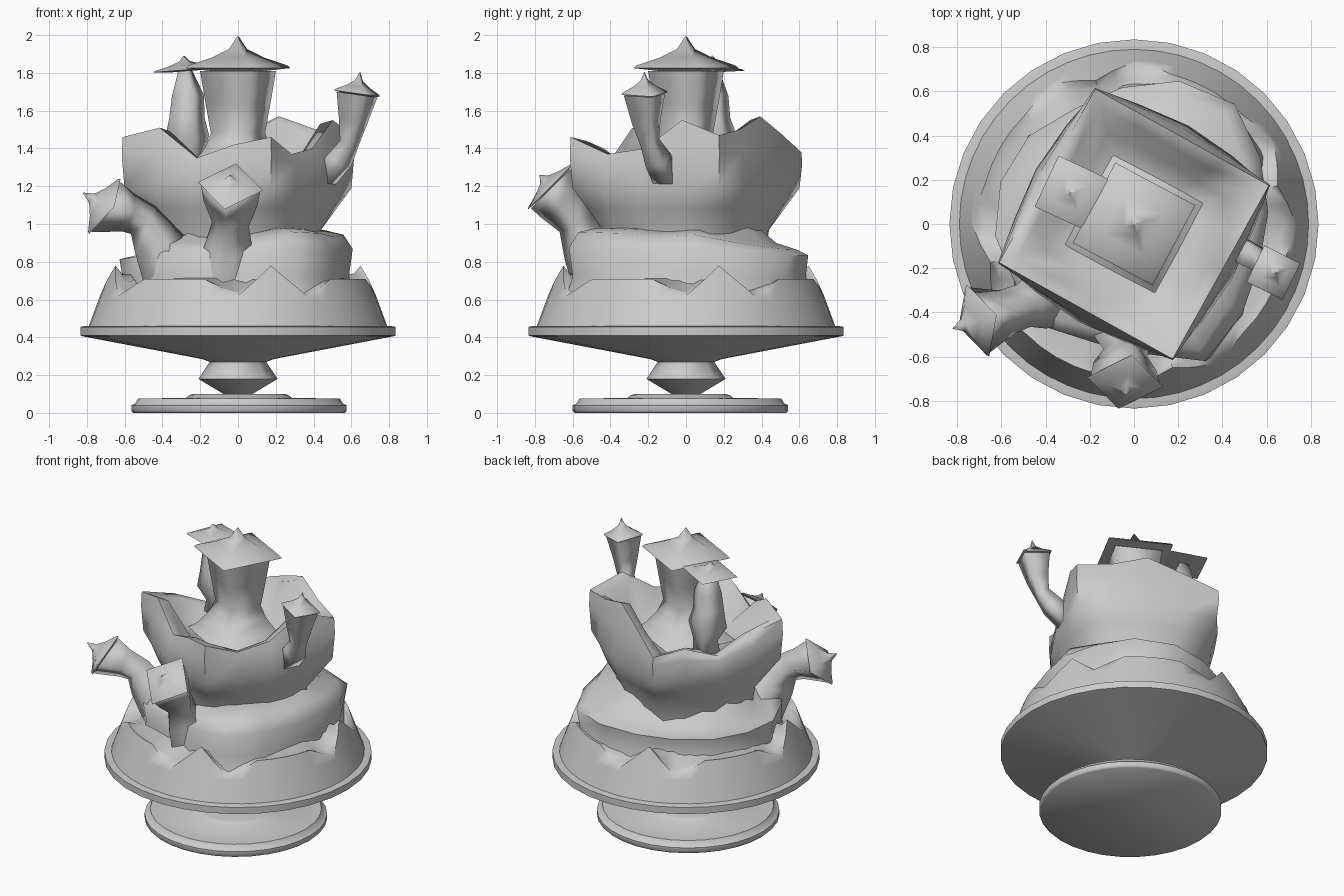
import bpy, bmesh, math
from mathutils import Vector

if "Cube" in bpy.data.objects:
    bpy.data.objects.remove(bpy.data.objects["Cube"])

Z = Vector((0, 0, 1))


def loft(name, rings, angle=50):
    """Skin a list of equal-length rings, closing both ends."""
    bm = bmesh.new()
    rows = [[bm.verts.new(p) for p in r] for r in rings]
    n = len(rows[0])
    for a, b in zip(rows, rows[1:]):
        for i in range(n):
            j = (i + 1) % n
            bm.faces.new((a[i], a[j], b[j], b[i]))
    bm.faces.new(rows[0][::-1])
    bm.faces.new(rows[-1])
    bmesh.ops.remove_doubles(bm, verts=bm.verts, dist=0.0001)
    bmesh.ops.recalc_face_normals(bm, faces=bm.faces)
    me = bpy.data.meshes.new(name)
    bm.to_mesh(me)
    bm.free()
    ob = bpy.data.objects.new(name, me)
    bpy.context.collection.objects.link(ob)
    bpy.ops.object.select_all(action='DESELECT')
    bpy.context.view_layer.objects.active = ob
    ob.select_set(True)
    bpy.ops.object.shade_smooth_by_angle(angle=math.radians(angle))
    return ob


def ring(c, r, n=4, spin=0, axis=Z):
    q = Z.rotation_difference(Vector(axis).normalized())
    return [Vector(c) + q @ Vector((r * math.cos(spin + math.tau * i / n),
                                    r * math.sin(spin + math.tau * i / n), 0)) for i in range(n)]


def turned(name, profile, n, c=(0, 0)):
    return loft(name, [ring((c[0], c[1], z), r, n) for r, z in profile])


# Foot, stem and plate
turned("foot_disc", [(.56, 0), (.57, .01), (.57, .04), (.55, .05), (.535, .075), (.28, .08),
                     (.26, .095), (.24, .10)], 32, (.005, -.03))
turned("stem", [(.06, .09), (.21, .18), (.15, .27), (.16, .30)], 8)
turned("plate", [(.15, .27), (.19, .285), (.82, .405), (.835, .41), (.835, .455), (.81, .46), (.3, .46)], 32)

# Jagged collar with four peaks, filled in towards the mound
COL = 48
top = {0: .78, 1: .70, 2: .62, 3: .665, 4: .71}


def collar_ring(z_of, inset=0):
    pts = []
    for i in range(COL):
        d = i % 12
        z = z_of(top.get(min(d, 12 - d), .71))
        r = .79 - .37 * (z - .46) - inset
        a = math.radians(-75) + math.tau * i / COL
        pts.append(Vector((r * math.cos(a), r * math.sin(a), z)))
    return pts


loft("collar", [collar_ring(lambda t: .46), collar_ring(lambda t: .60), collar_ring(lambda t: t),
                collar_ring(lambda t: t * .6 + .27, .05), collar_ring(lambda t: .72, .16)], 60)

# Craggy mound: high ledge at front right, low ledge at back left
rad = [.60, .65, .71, .67, .63, .58, .62, .64, .62, .61, .61, .56, .60, .69, .64, .60]
mound = []
for z, s, wob, tilt in [(.60, 1.04, 0, 0), (.72, .98, .01, 0), (.84, 1, .01, .03), (.88, .90, .02, .07),
                        (.91, .74, .02, .06), (.98, .6, 0, 0)]:
    pts = []
    for i, r in enumerate(rad):
        a = math.radians(5 + 22.5 * i)
        rr = r * s + wob * math.sin(i * 2.4 + z * 9)
        zz = z + wob * .7 * math.cos(i * 1.9) + tilt * math.cos(a + .7)
        pts.append(Vector((rr * math.cos(a), rr * math.sin(a), zz)))
    mound.append(pts)
loft("mound", mound, 70)

# Square bowl with a wavy rim
rim = [1.47, 1.50, 1.57, 1.48, 1.38, 1.39, 1.30, 1.40, 1.46, 1.51, 1.35, 1.42, 1.46, 1.37, 1.40, 1.55]


def bowl_ring(r, square, zf):
    corners = ring((0, 0, 0), 1, 4, math.radians(16))
    pts = []
    for i in range(16):
        k, t = divmod(i, 4)
        p = corners[k].lerp(corners[(k + 1) % 4], t / 4)
        p = p.lerp(p.normalized() * .85, 1 - square) * r
        p.z = zf(rim[i])
        pts.append(p)
    return pts


loft("bowl", [bowl_ring(.49, .2, lambda t: .80), bowl_ring(.52, .2, lambda t: .97),
              bowl_ring(.60, .35, lambda t: 1.08), bowl_ring(.665, .6, lambda t: 1.19),
              bowl_ring(.66, .8, lambda t: t * .5 + .63), bowl_ring(.635, 1, lambda t: t),
              bowl_ring(.55, 1, lambda t: t - .02), bowl_ring(.43, .85, lambda t: 1.28),
              bowl_ring(.25, .8, lambda t: 1.25)], 70)

# Central tower
TS = math.radians(17)
loft("central_tower", [ring((0, 0, z), r, 4, TS) for r, z in
                       [(.36, 1.24), (.26, 1.31), (.185, 1.40), (.15, 1.48), (.18, 1.64), (.21, 1.81)]], 95)


def roof(name, c, axis, r, h, spin):
    """Concave four-sided roof with a spike."""
    c, d = Vector(c), Vector(axis).normalized()
    steps = [(.45, -.10), (1, 0), (.95, .08), (.5, .33), (.17, .6), (.01, 1)]
    loft(name, [ring(c + d * h * t, r * s, 4, spin, d) for s, t in steps], 80)


roof("central_roof", (0, 0, 1.825), Z, .29, .17, TS)


def turret(name, path, axis, roof_r, roof_h, spin_deg):
    """Bent square shaft flaring up to a roof; path holds x, y, z, radius."""
    spin = math.radians(spin_deg)
    P = [Vector(p[:3]) for p in path]
    rings = []
    for i, p in enumerate(path):
        if i == len(P) - 1:
            t = Vector(axis)
        else:
            t = P[i + 1] - P[max(i - 1, 0)]
        rings.append(ring(P[i], p[3], 4, spin, t))
    loft(name + "_shaft", rings, 95)
    d = Vector(axis).normalized()
    roof(name + "_roof", P[-1] + d * .006, axis, roof_r, roof_h, spin)


# Four crooked side turrets
turret("back_left_turret", [(-.27, .16, 1.25, .09), (-.26, .16, 1.36, .08), (-.27, .15, 1.46, .125),
                            (-.27, .14, 1.56, .10), (-.265, .14, 1.68, .09), (-.28, .14, 1.81, .04)],
       (-.08, 0, 1), .18, .075, 20)
turret("right_turret", [(.45, -.10, 1.24, .08), (.54, -.15, 1.34, .075), (.59, -.19, 1.43, .055),
                        (.61, -.21, 1.54, .08), (.63, -.22, 1.685, .115)],
       (.14, 0, 1), .13, .115, 19)
turret("left_turret", [(-.36, -.30, .78, .17), (-.44, -.35, .92, .13), (-.50, -.37, 1.02, .10),
                       (-.58, -.40, 1.06, .105), (-.70, -.435, 1.09, .155)],
       (-.8, -.25, .5), .17, .14, 17)
turret("front_turret", [(-.05, -.42, .72, .20), (-.05, -.53, .87, .13), (-.04, -.58, 1.0, .10),
                        (-.04, -.645, 1.11, .145), (-.04, -.71, 1.195, .16)],
       (0, -.7, .7), .175, .085, -10)
